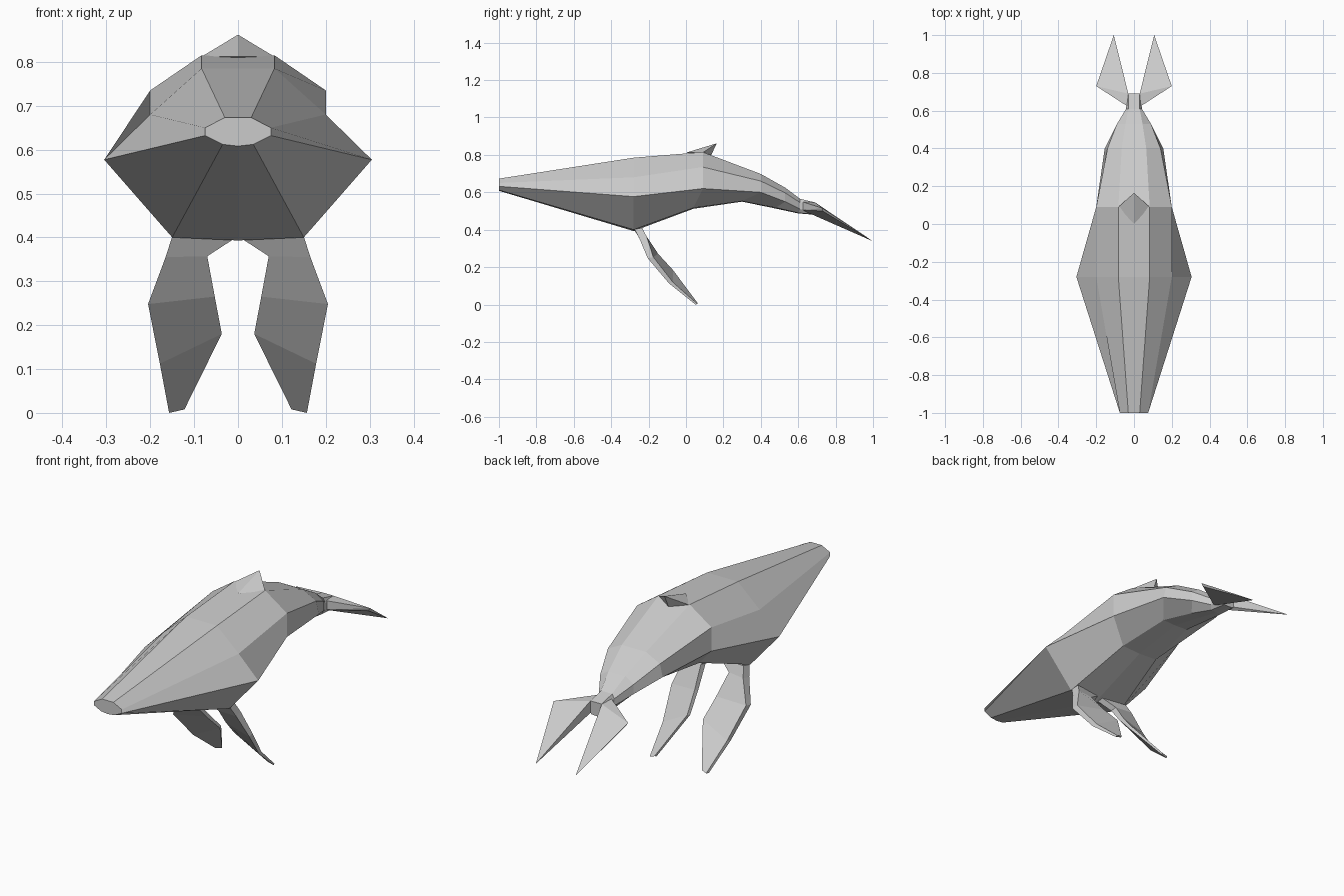
import bpy, bmesh

if "Cube" in bpy.data.objects:
    bpy.data.objects.remove(bpy.data.objects["Cube"])


def finish(name, bm, mirror=False):
    bmesh.ops.recalc_face_normals(bm, faces=bm.faces[:])
    me = bpy.data.meshes.new(name)
    bm.to_mesh(me)
    bm.free()
    ob = bpy.data.objects.new(name, me)
    bpy.context.collection.objects.link(ob)
    if mirror:
        m = ob.modifiers.new("mirror", 'MIRROR')
        m.use_mirror_merge = False
    return ob


def loft(name, rings, mirror=False):
    bm = bmesh.new()
    loops = [[bm.verts.new(p) for p in r] for r in rings]
    n = len(loops[0])
    for a, b in zip(loops, loops[1:]):
        for i in range(n):
            j = (i + 1) % n
            bm.faces.new((a[i], a[j], b[j], b[i]))
    bm.faces.new(loops[0])
    bm.faces.new(loops[-1])
    return finish(name, bm, mirror)


def hull(name, pts, mirror=False):
    bm = bmesh.new()
    vs = [bm.verts.new(p) for p in pts]
    bmesh.ops.convex_hull(bm, input=vs)
    return finish(name, bm, mirror)


# Body: y of upper part, y of belly, half section (x, z) from back to belly, belly centre z
sections = [
    (-1.00, -1.00, [(.03, .673), (.075, .650), (.075, .632), (.035, .612)], .608),
    (-0.28, -0.28, [(.083, .785), (.20, .680), (.305, .577), (.15, .400)], .393),
    (0.09, 0.04, [(.083, .815), (.20, .735), (.20, .620), (.10, .517)], .512),
    (0.40, 0.30, [(.065, .698), (.14, .660), (.155, .600), (.07, .553)], .550),
    (0.53, 0.48, [(.045, .625), (.09, .597), (.09, .550), (.05, .518)], .513),
    (0.61, 0.60, [(.03, .565), (.042, .545), (.042, .510), (.03, .490)], .487),
    (0.69, 0.69, [(.03, .546), (.035, .535), (.035, .495), (.025, .482)], .480),
]
rings = []
for y, yb, half, zc in sections:
    right = [(x, yb if i == 3 else y, z) for i, (x, z) in enumerate(half)]
    left = [(-x, yy, z) for x, yy, z in reversed(right)]
    rings.append(right + [(0, yb, zc)] + left)
loft("body", rings)

# Small fin on the back
hull("dorsal_fin", [(0, .165, .862), (0, 0, .812), (.083, .09, .812),
                    (-.083, .09, .812), (0, .135, .80)])

# Flippers: outer edge, inner edge, thickness
flipper = [
    ((.15, -.275, .402), (.01, -.275, .396), .04),
    ((.165, -.25, .355), (.07, -.25, .357), .04),
    ((.205, -.205, .248), (.053, -.17, .265), .03),
    ((.178, -.09, .112), (.037, -.085, .180), .022),
    ((.157, .05, .0), (.122, .052, .008), .012),
]
rings = []
for (ox, oy, oz), (ix, iy, iz), t in flipper:
    rings.append([(ox, oy, oz), (ox - .005, oy + t, oz + t * .2),
                  (ix + .005, iy + t * .7, iz + t * .2), (ix, iy, iz)])
loft("flippers", rings, mirror=True)

# Tail flukes
hull("tail_flukes", [(.03, .62, .550), (.03, .62, .505), (.03, .69, .546), (.03, .69, .488),
                     (.20, .73, .515), (.19, .73, .500), (.107, 1.0, .338)], mirror=True)
